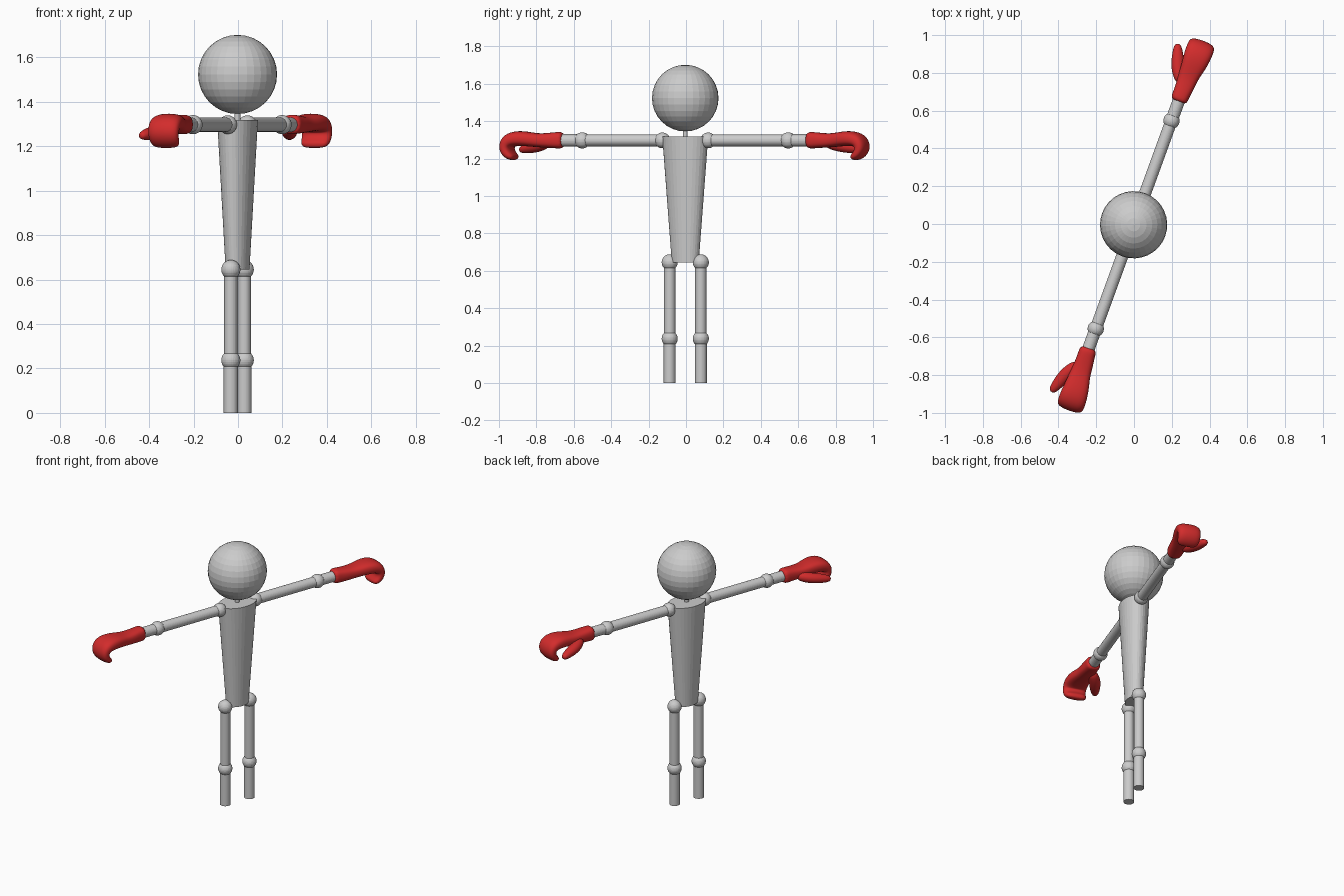
import bpy, bmesh, math
from mathutils import Vector, Matrix

if "Cube" in bpy.data.objects:
    bpy.data.objects.remove(bpy.data.objects["Cube"])

# whole figure is turned about z: local x runs along the arms
TURN = Matrix.Translation((-0.002, -0.004, 0)) @ Matrix.Rotation(math.radians(70), 4, 'Z')


def material(name, rgb):
    m = bpy.data.materials.new(name)
    m.diffuse_color = (*rgb, 1)
    m.use_nodes = True
    m.node_tree.nodes["Principled BSDF"].inputs["Base Color"].default_value = m.diffuse_color
    return m


GREY = material("light_grey", (0.6, 0.6, 0.6))
RED = material("glove_red", (0.65, 0.025, 0.025))


def finish(name, bm, mat, smooth=False):
    bmesh.ops.recalc_face_normals(bm, faces=bm.faces)
    bm.transform(TURN)
    me = bpy.data.meshes.new(name)
    bm.to_mesh(me)
    bm.free()
    me.materials.append(mat)
    for p in me.polygons:
        p.use_smooth = smooth
    ob = bpy.data.objects.new(name, me)
    bpy.context.collection.objects.link(ob)
    return ob


def ball(name, pos, r):
    bm = bmesh.new()
    bmesh.ops.create_uvsphere(bm, u_segments=32, v_segments=16, radius=r,
                              matrix=Matrix.Translation(pos))
    finish(name, bm, GREY)


def rod(name, a, b, r1, r2=None, depth_scale=1):
    a, b = Vector(a), Vector(b)
    d = b - a
    mat = Matrix.Translation((a + b) / 2) @ d.to_track_quat('Z', 'Y').to_matrix().to_4x4()
    bm = bmesh.new()
    bmesh.ops.create_cone(bm, cap_ends=True, segments=32, radius1=r1,
                          radius2=r1 if r2 is None else r2, depth=d.length, matrix=mat)
    bm.transform(Matrix.Diagonal((1, depth_scale, 1, 1)))
    finish(name, bm, GREY)


def loft(bm, rings, side, power=0.8, n=16):
    """Skin oval rings (centre x, y, z, half width, half thickness) along a path."""
    pts = [Vector(r[:3]) for r in rings]
    loops = []
    for i, (x, y, z, hw, ht) in enumerate(rings):
        t = (pts[min(i + 1, len(pts) - 1)] - pts[max(i - 1, 0)]).normalized()
        across = (Vector((0, 1, 0)) - t * t.y).normalized()
        up = t.cross(across)
        loop = []
        for k in range(n):
            a = 2 * math.pi * k / n
            c, s = math.cos(a), math.sin(a)
            p = (pts[i] + across * hw * math.copysign(abs(c) ** power, c)
                 + up * ht * math.copysign(abs(s) ** power, s))
            loop.append(bm.verts.new((p.x * side, p.y, p.z)))
        loops.append(loop)
    for l1, l2 in zip(loops, loops[1:]):
        for k in range(n):
            bm.faces.new((l1[k], l1[(k + 1) % n], l2[(k + 1) % n], l2[k]))
    bm.faces.new(loops[0])
    bm.faces.new(loops[-1])


# head, neck and tapered oval torso
ball("head", (0, 0, 1.523), 0.178)
rod("neck", (0, 0, 1.30), (0, 0, 1.37), 0.013)
rod("torso", (0, 0, 0.645), (0, 0, 1.317), 0.0745, 0.127, 0.68)

# cuff, palm and fingers curling down and back
HAND = [(.69, 0, 1.298, .045, .045), (.725, 0, 1.298, .046, .045),
        (.78, -.005, 1.297, .050, .040), (.84, -.004, 1.297, .055, .037),
        (.90, -.010, 1.306, .066, .040), (.96, -.012, 1.308, .074, .042),
        (1.0, -.013, 1.293, .074, .041), (1.014, -.013, 1.26, .072, .036),
        (1.0, -.013, 1.226, .070, .029), (.972, -.013, 1.207, .064, .021),
        (.957, -.013, 1.206, .045, .010)]
THUMB = [(.79, .020, 1.285, .025, .025), (.835, .052, 1.272, .034, .032),
         (.885, .074, 1.262, .036, .032), (.935, .092, 1.254, .029, .027),
         (.968, .104, 1.248, .021, .020), (.980, .108, 1.246, .010, .010)]

for side, label in ((-1, "left"), (1, "right")):
    # arm
    ball(label + "_shoulder", (side * .13, 0, 1.297), .042)
    rod(label + "_upper_arm", (side * .13, 0, 1.297), (side * .586, 0, 1.297), .032)
    ball(label + "_elbow", (side * .586, 0, 1.297), .043)
    rod(label + "_forearm", (side * .586, 0, 1.297), (side * .74, 0, 1.297), .033)
    # leg
    x = side * .0885
    ball(label + "_hip", (x, 0, .645), .043)
    rod(label + "_thigh", (x, 0, .237), (x, 0, .645), .030)
    ball(label + "_knee", (x, 0, .237), .043)
    rod(label + "_shin", (x, 0, 0), (x, 0, .237), .032)
    # glove
    for part, rings in (("glove_hand", HAND), ("glove_thumb", THUMB)):
        bm = bmesh.new()
        loft(bm, rings, side, 0.75 if part == "glove_hand" else 1)
        ob = finish(f"{label}_{part}", bm, RED, True)
        sub = ob.modifiers.new("round", 'SUBSURF')
        sub.levels = sub.render_levels = 2
